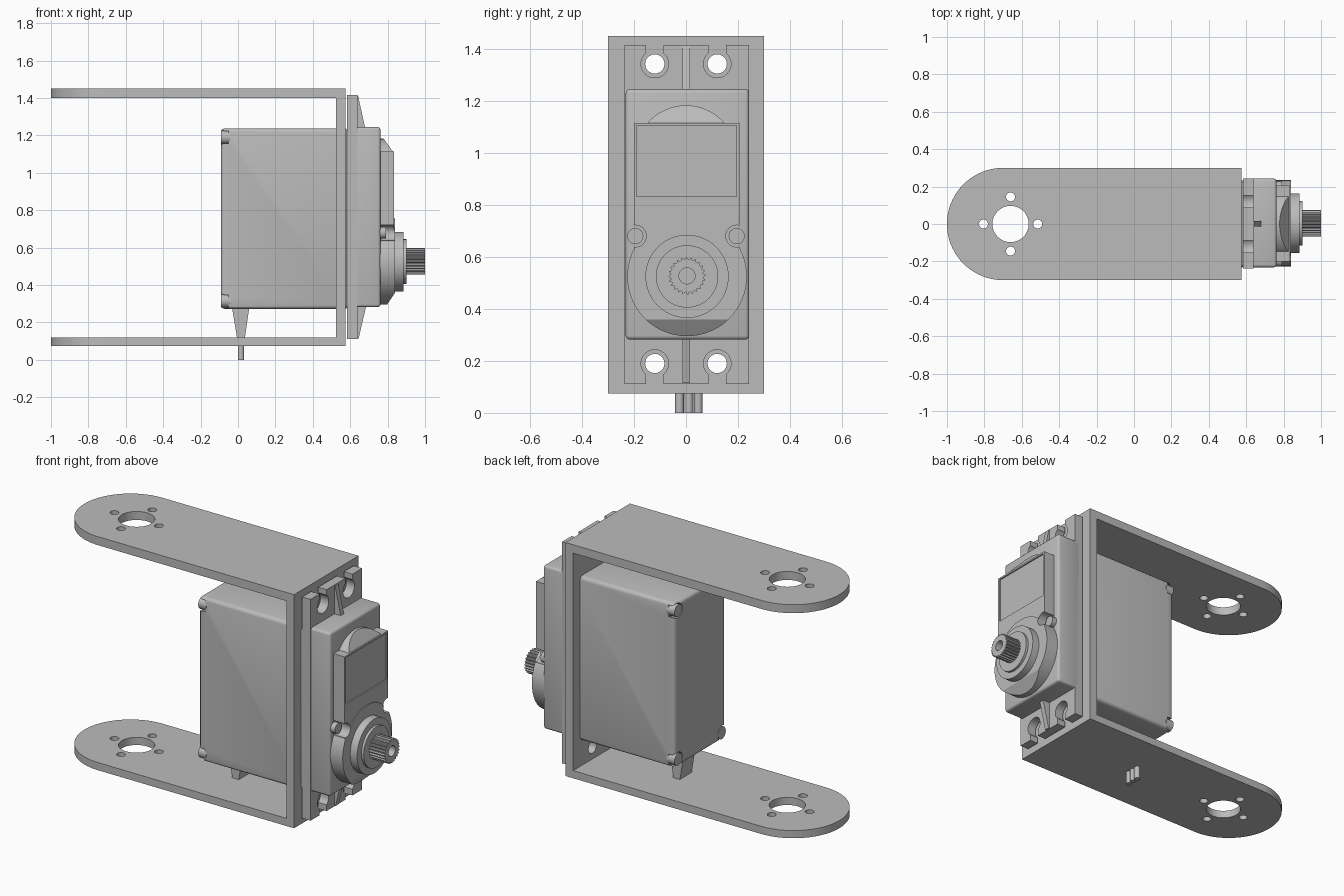
import bpy, bmesh, math
from mathutils import Vector

old = bpy.data.objects.get("Cube")
if old:
    bpy.data.objects.remove(old, do_unlink=True)

grey = bpy.data.materials.new("plain grey")
grey.use_nodes = True
colour = (0.5, 0.5, 0.5, 1)
grey.diffuse_color = colour
for node in grey.node_tree.nodes:
    if node.type == 'BSDF_PRINCIPLED':
        node.inputs["Base Color"].default_value = colour


def finish(ob):
    """Smooth the rounded faces and keep the edges sharp."""
    me = ob.data
    me.polygons.foreach_set("use_smooth", [True] * len(me.polygons))
    me.set_sharp_from_angle(angle=math.radians(30))


def prism(name, pts, axis, a, b):
    """Extrude a closed profile along an axis from a to b."""
    place = {'X': lambda p, t: (t, p[0], p[1]),
             'Y': lambda p, t: (p[0], t, p[1]),
             'Z': lambda p, t: (p[0], p[1], t)}[axis]
    bm = bmesh.new()
    low = [bm.verts.new(place(p, a)) for p in pts]
    high = [bm.verts.new(place(p, b)) for p in pts]
    bm.faces.new(low)
    bm.faces.new(high)
    for i in range(len(pts)):
        j = (i + 1) % len(pts)
        bm.faces.new((low[i], low[j], high[j], high[i]))
    bmesh.ops.recalc_face_normals(bm, faces=bm.faces)
    me = bpy.data.meshes.new(name)
    bm.to_mesh(me)
    bm.free()
    me.materials.append(grey)
    ob = bpy.data.objects.new(name, me)
    bpy.context.scene.collection.objects.link(ob)
    finish(ob)
    return ob


def arc(cx, cy, r, start=0, end=360, n=48):
    full = end - start == 360
    return [(cx + r * math.cos(t), cy + r * math.sin(t))
            for t in (math.radians(start + (end - start) * i / (n if full else n - 1))
                      for i in range(n))]


def rect(x0, x1, y0, y1):
    return [(x0, y0), (x1, y0), (x1, y1), (x0, y1)]


def disc(name, y, z, r, x0, x1, n=48):
    return prism(name, arc(y, z, r, n=n), 'X', x0, x1)


def bake(ob):
    deps = bpy.context.evaluated_depsgraph_get()
    me = bpy.data.meshes.new_from_object(ob.evaluated_get(deps))
    ob.modifiers.clear()
    ob.data = me
    finish(ob)


def cut(ob, *cutters):
    for c in cutters:
        mod = ob.modifiers.new("cut", 'BOOLEAN')
        mod.operation, mod.solver, mod.object = 'DIFFERENCE', 'EXACT', c
        c.hide_render = True
    bake(ob)
    for c in cutters:
        bpy.data.objects.remove(c, do_unlink=True)


def bevel(ob, width, segments=3):
    mod = ob.modifiers.new("bevel", 'BEVEL')
    mod.width, mod.segments = width, segments
    bake(ob)


def slice_off(ob, point, normal):
    """Remove everything on the normal side of a plane and cap it."""
    bm = bmesh.new()
    bm.from_mesh(ob.data)
    res = bmesh.ops.bisect_plane(bm, geom=bm.verts[:] + bm.edges[:] + bm.faces[:],
                                 plane_co=point, plane_no=Vector(normal), clear_outer=True)
    edges = [e for e in res["geom_cut"] if isinstance(e, bmesh.types.BMEdge)]
    bmesh.ops.holes_fill(bm, edges=edges)
    bmesh.ops.recalc_face_normals(bm, faces=bm.faces)
    bm.to_mesh(ob.data)
    bm.free()
    finish(ob)


# U-shaped bracket: two round-ended arms and an upright web
arm = arc(-0.7, 0, 0.3, 90, 270) + [(0.575, -0.3), (0.575, 0.3)]
for name, z0, z1 in (("upper_arm", 1.4, 1.45), ("lower_arm", 0.075, 0.12)):
    plate = prism(name, arm, 'Z', z0, z1)
    holes = [arc(-0.66, 0, 0.097)]
    holes += [arc(x, y, 0.024, n=24) for x, y in arc(-0.66, 0, 0.145, n=4)]
    cut(plate, *[prism("cutter", h, 'Z', z0 - 0.1, z1 + 0.1) for h in holes])

mounts = [(y, z) for y in (-0.12, 0.12) for z in (0.19, 1.342)]
web = prism("bracket_web", rect(-0.3, 0.3, 0.12, 1.4), 'X', 0.525, 0.575)
cut(web, *[disc("cutter", y, z, 0.037, 0.4, 0.7, 32) for y, z in mounts])

# Mounting flange with open keyhole slots
flange = prism("mounting_flange", rect(-0.237, 0.243, 0.112, 1.415), 'X', 0.583, 0.638)
cutters = []
for y, z in mounts:
    cutters.append(disc("cutter", y, z, 0.053, 0.5, 0.7, 32))
    z0, z1 = (z, 1.5) if z > 1 else (0, z)
    cutters.append(prism("cutter", rect(y - 0.033, y + 0.033, z0, z1), 'X', 0.5, 0.7))
cut(flange, *cutters)
prism("flange_neck", rect(-0.225, 0.225, 0.29, 1.23), 'X', 0.5, 0.65)
prism("upper_rib", [(0.63, 1.412), (0.642, 1.412), (0.682, 1.23), (0.63, 1.23)],
      'Y', -0.014, 0.016)
prism("lower_rib", [(0.63, 0.115), (0.645, 0.115), (0.686, 0.29), (0.63, 0.29)],
      'Y', -0.014, 0.016)

# Motor case with screws in its back corners
case = prism("motor_case", rect(-0.235, 0.235, 0.272, 1.238), 'X', -0.092, 0.59)
bevel(case, 0.022)
corners = [(y, z) for y in (-0.203, 0.203) for z in (0.315, 1.19)]
cut(case, *[disc("cutter", y * 1.02, z, 0.043, -0.2, -0.05, 24) for y, z in corners])
for y, z in corners:
    disc("case_screw", y, z, 0.036, -0.092, -0.04, 24)

front_case = prism("gear_case", rect(-0.232, 0.243, 0.282, 1.245), 'X', 0.6, 0.762)
bevel(front_case, 0.015)

# Raised gear cover with a recessed panel and a sloping rounded top
notches = [(y, 0.68) for y in (-0.195, 0.195)]


def notch_cutters():
    return [disc("cutter", y, z, 0.042, 0.765, 0.9, 24) for y, z in notches]


cover = prism("gear_cover", rect(-0.2, 0.205, 0.56, 1.115), 'X', 0.75, 0.835)
cut(cover, prism("cutter", rect(-0.19, 0.195, 0.832, 1.105), 'X', 0.827, 0.9),
    *notch_cutters())
dome = disc("cover_round_top", 0, 0.987, 0.196, 0.75, 0.827)
slice_off(dome, (0.827, 0, 1.115), (0.07, 0, 0.05))

base = disc("output_base", 0.004, 0.525, 0.23, 0.75, 0.84, 64)
slice_off(base, (0.84, 0, 0.36), (0.06, 0, -0.04))
cut(base, *notch_cutters())
for y, z in notches:
    disc("cover_screw", y, z, 0.031, 0.75, 0.79, 24)

# Output bosses and splined shaft
disc("output_boss", 0.004, 0.525, 0.16, 0.83, 0.885)
disc("output_collar", 0.004, 0.525, 0.12, 0.88, 0.9)
teeth = 24
spline = []
for i in range(teeth * 4):
    r = 0.071 if i % 4 < 2 else 0.063
    t = math.tau * i / (teeth * 4)
    spline.append((0.004 + r * math.cos(t), 0.527 + r * math.sin(t)))
shaft = prism("output_shaft", spline, 'X', 0.89, 1.0)
cut(shaft, disc("cutter", 0.004, 0.527, 0.031, 0.92, 1.1, 24))

# Cable outlet and three wires
prism("cable_outlet", [(-0.032, 0.28), (0.06, 0.28), (0.036, 0.11), (-0.004, 0.11)],
      'Y', -0.045, 0.065)
for i in range(3):
    y = -0.025 + i * 0.036
    prism("cable_wire", arc(0.016, y, 0.017, n=16), 'Z', 0, 0.15)
